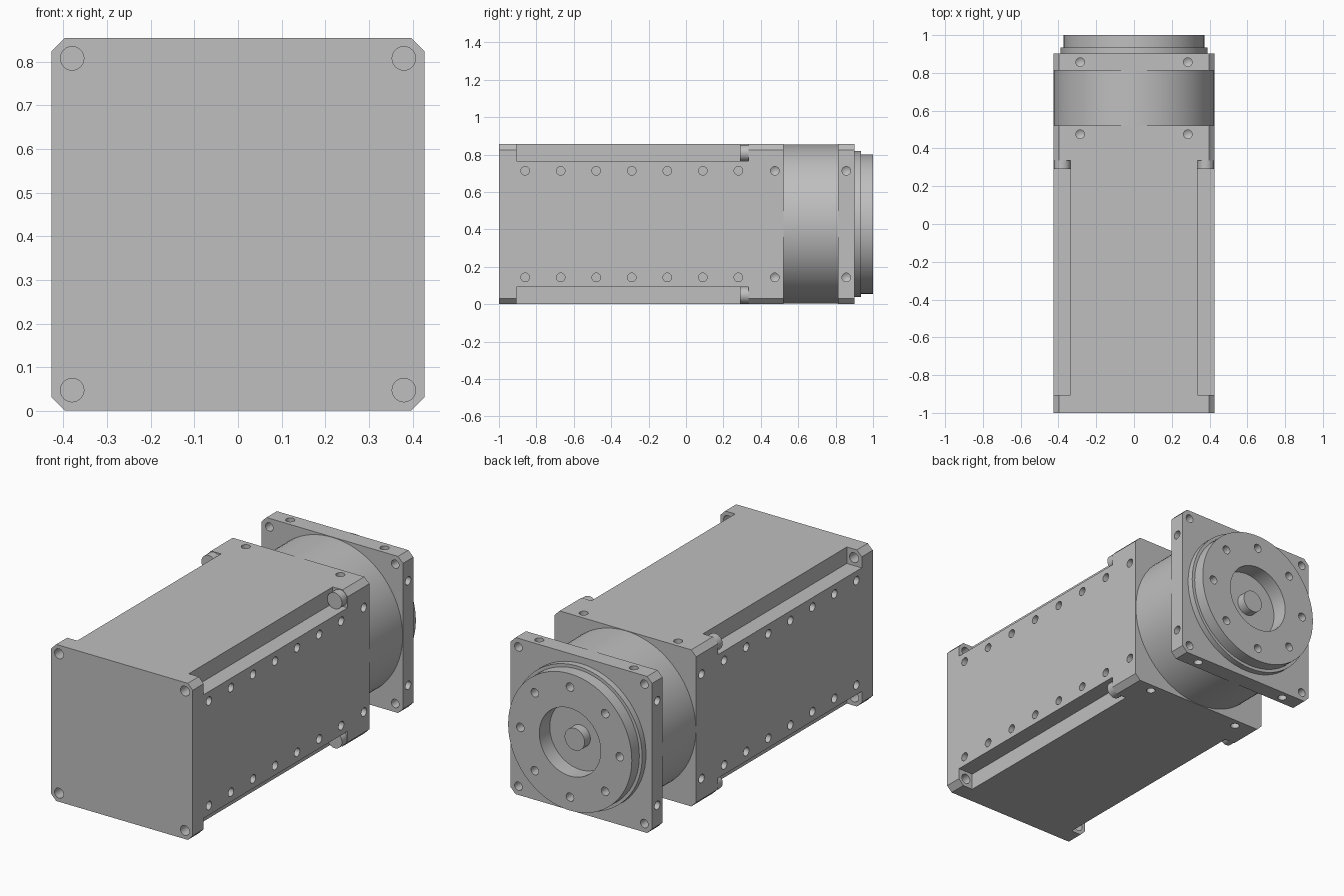
import bpy, bmesh, math
from mathutils import Matrix, Vector

cube = bpy.data.objects.get("Cube")
if cube:
    bpy.data.objects.remove(cube, do_unlink=True)

HALF, MID, CHAMFER, BOLT = 0.427, 0.428, 0.03, 0.38
CORNERS = [(sx, sz) for sx in (-1, 1) for sz in (-1, 1)]

grey = bpy.data.materials.new("machined_grey")
grey.use_nodes = True
grey.diffuse_color = (0.52, 0.52, 0.52, 1)
grey.node_tree.nodes["Principled BSDF"].inputs["Base Color"].default_value = (0.52, 0.52, 0.52, 1)


def make(name, bm):
    bmesh.ops.recalc_face_normals(bm, faces=bm.faces)
    mesh = bpy.data.meshes.new(name)
    bm.to_mesh(mesh)
    bm.free()
    mesh.materials.append(grey)
    obj = bpy.data.objects.new(name, mesh)
    bpy.context.collection.objects.link(obj)
    return obj


def activate(obj):
    bpy.ops.object.select_all(action='DESELECT')
    obj.select_set(True)
    bpy.context.view_layer.objects.active = obj


def smooth(obj):
    activate(obj)
    bpy.ops.object.shade_smooth_by_angle(angle=math.radians(30))


def cut(obj, bm):
    cutter = make("cutter", bm)
    cutter.hide_render = True
    mod = obj.modifiers.new("cut", 'BOOLEAN')
    mod.operation, mod.solver, mod.object = 'DIFFERENCE', 'EXACT', cutter
    activate(obj)
    bpy.ops.object.modifier_apply(modifier=mod.name)
    bpy.data.objects.remove(cutter, do_unlink=True)


def block(name, y0, y1):
    """Square prism with chamfered long edges."""
    bm = bmesh.new()
    a, b = HALF, HALF - CHAMFER
    ring = [(b, -a), (a, -b), (a, b), (b, a), (-b, a), (-a, b), (-a, -b), (-b, -a)]
    face = bm.faces.new([bm.verts.new((x, y0, MID + z)) for x, z in ring])
    side = bmesh.ops.extrude_face_region(bm, geom=[face])
    verts = [v for v in side["geom"] if isinstance(v, bmesh.types.BMVert)]
    bmesh.ops.translate(bm, verts=verts, vec=(0, y1 - y0, 0))
    return make(name, bm)


def lathe(name, profile, steps=96):
    """Turn (radius, y) points about the long axis."""
    bm = bmesh.new()
    verts = [bm.verts.new((r, y, MID)) for r, y in profile]
    edges = [bm.edges.new(pair) for pair in zip(verts, verts[1:])]
    bmesh.ops.spin(bm, geom=verts + edges, cent=(0, 0, MID), axis=(0, 1, 0),
                   angle=math.tau, steps=steps, use_duplicate=False)
    bmesh.ops.remove_doubles(bm, verts=bm.verts, dist=1e-4)
    obj = make(name, bm)
    smooth(obj)
    return obj


def drill(bm, start, direction, depth, radius=0.023, tip=0.0):
    """Add a drill shape that enters a surface at start."""
    d = Vector(direction)
    turn = d.to_track_quat('Z', 'Y').to_matrix().to_4x4()
    length = depth + 0.02
    place = Matrix.Translation(Vector(start) + d * (length / 2 - 0.02)) @ turn
    made = bmesh.ops.create_cone(bm, cap_ends=True, segments=24, radius1=radius,
                                 radius2=radius, depth=length, matrix=place)
    if tip:
        end = max((f for v in made["verts"] for f in v.link_faces),
                  key=lambda f: f.calc_center_median().dot(d))
        poke = bmesh.ops.poke(bm, faces=[end])
        bmesh.ops.translate(bm, verts=poke["verts"], vec=d * tip)


def edge_holes(bm, y):
    """Pointed holes in all four sides at one station."""
    for s in (-1, 1):
        for t in (-0.285, 0.285):
            drill(bm, (s * HALF, y, MID + t), (-s, 0, 0), 0.06, tip=0.015)
            drill(bm, (t, y, MID + s * HALF), (0, 0, -s), 0.06, tip=0.015)


# Main housing with a long notch on each corner
housing = block("housing", -1.0, 0.522)
bm = bmesh.new()
for sx, sz in CORNERS:
    place = Matrix.Translation((sx * 0.437, -0.285, MID + sz * 0.437))
    bmesh.ops.create_cube(bm, size=1, matrix=place @ Matrix.Diagonal((0.2, 1.24, 0.2, 1)))
cut(housing, bm)

# Housing holes: through the front corners, along both sides, and near the rear
bm = bmesh.new()
for sx, sz in CORNERS:
    drill(bm, (sx * BOLT, -1, MID + sz * BOLT), (0, 1, 0), 0.12, 0.027)
    for i in range(7):
        drill(bm, (sx * HALF, -0.86 + i * 0.19, MID + sz * 0.285), (-sx, 0, 0), 0.06)
edge_holes(bm, 0.475)
cut(housing, bm)
smooth(housing)

# Bolt heads at the rear end of the notches
for sx, sz in CORNERS:
    bm = bmesh.new()
    place = Matrix.Translation((sx * BOLT, 0.315, MID + sz * BOLT)) @ Matrix.Rotation(math.pi / 2, 4, 'X')
    bmesh.ops.create_cone(bm, cap_ends=True, segments=40, radius1=0.044,
                          radius2=0.044, depth=0.05, matrix=place)
    name = "bolt_" + ("left" if sx > 0 else "right") + ("_top" if sz > 0 else "_bottom")
    smooth(make(name, bm))

# Round neck between housing and flange
lathe("gear_neck", [(0, 0.515), (0.425, 0.515), (0.425, 0.82), (0, 0.82)])

# Square mounting flange
flange = block("mounting_flange", 0.812, 0.902)
bm = bmesh.new()
for sx, sz in CORNERS:
    drill(bm, (sx * BOLT, 0.812, MID + sz * BOLT), (0, 1, 0), 0.12)
edge_holes(bm, 0.857)
cut(flange, bm)
smooth(flange)

# Stepped output disc with central recess, boss and a ring of holes
disc = lathe("output_disc", [(0, 0.87), (0.39, 0.87), (0.39, 0.935), (0.373, 0.935), (0.373, 1),
                             (0.185, 1), (0.185, 0.91), (0.06, 0.91), (0.06, 0.96), (0, 0.96)])
bm = bmesh.new()
for i in range(8):
    a = i * math.tau / 8
    drill(bm, (0.3 * math.cos(a), 1, MID + 0.3 * math.sin(a)), (0, -1, 0), 0.05, tip=0.012)
cut(disc, bm)
smooth(disc)
